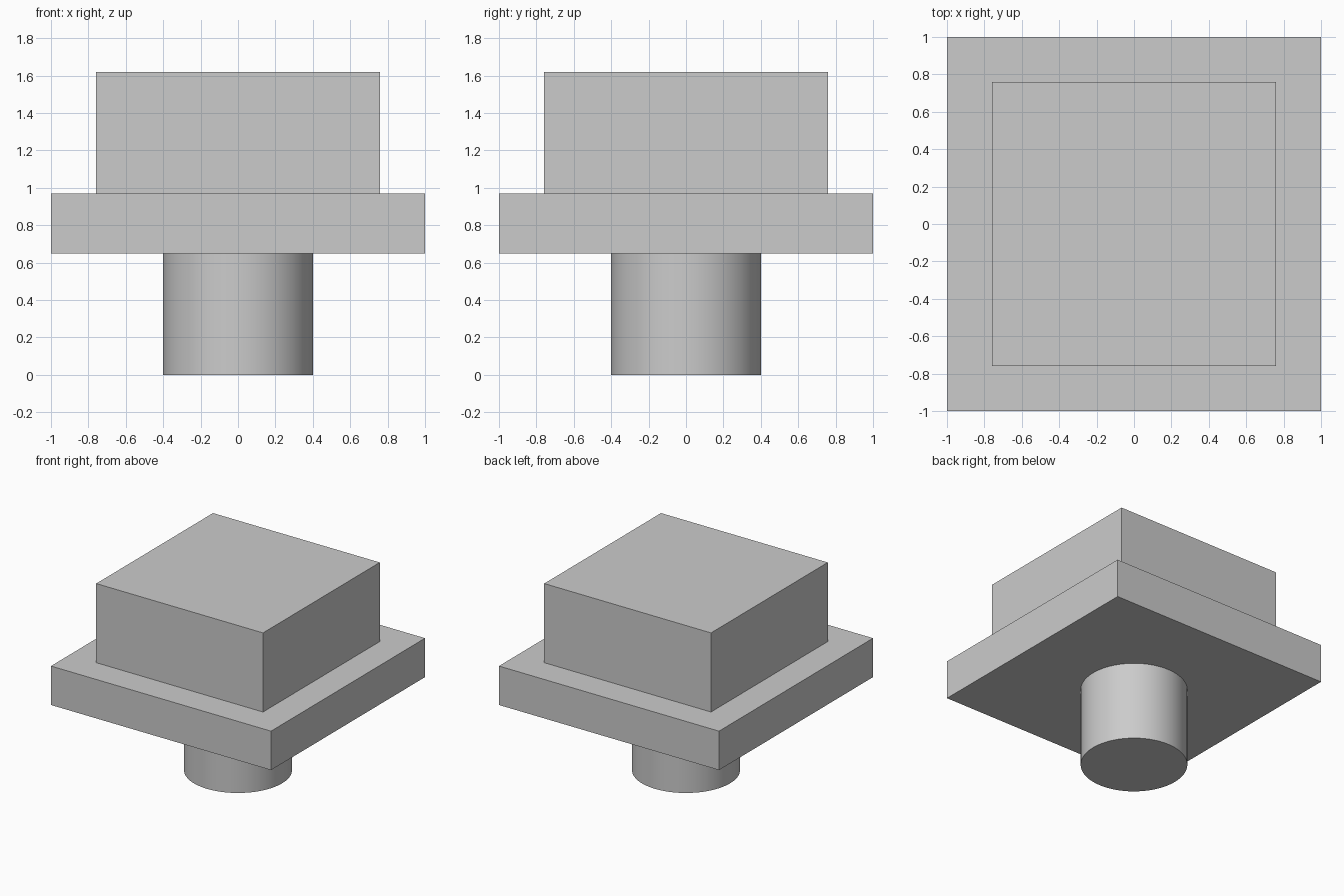
import bpy
import math

cube = bpy.data.objects.get("Cube")
if cube:
    bpy.data.objects.remove(cube, do_unlink=True)

# One plain grey for every part
GREY = (0.6, 0.6, 0.6, 1.0)
grey = bpy.data.materials.new("plain_grey")
grey.use_nodes = True
grey.diffuse_color = GREY
grey.node_tree.nodes["Principled BSDF"].inputs["Base Color"].default_value = GREY

STEM_TOP, FLANGE_TOP, BLOCK_TOP = 0.65, 0.97, 1.62


def finish(name):
    obj = bpy.context.object
    obj.name = name
    obj.data.materials.append(grey)
    return obj


def square_block(name, width, bottom, top):
    bpy.ops.mesh.primitive_cube_add(size=1, location=(0, 0, (bottom + top) / 2))
    obj = finish(name)
    obj.scale = (width, width, top - bottom)
    bpy.ops.object.transform_apply(location=False, rotation=False, scale=True)


# Round stem underneath
bpy.ops.mesh.primitive_cylinder_add(vertices=64, radius=0.402, depth=STEM_TOP,
                                    location=(0, 0, STEM_TOP / 2))
finish("stem")
bpy.ops.object.shade_smooth_by_angle(angle=math.radians(30))

# Wide square flange and the square block on top of it
square_block("flange", 2.0, STEM_TOP, FLANGE_TOP)
square_block("upper_block", 1.516, FLANGE_TOP, BLOCK_TOP)
